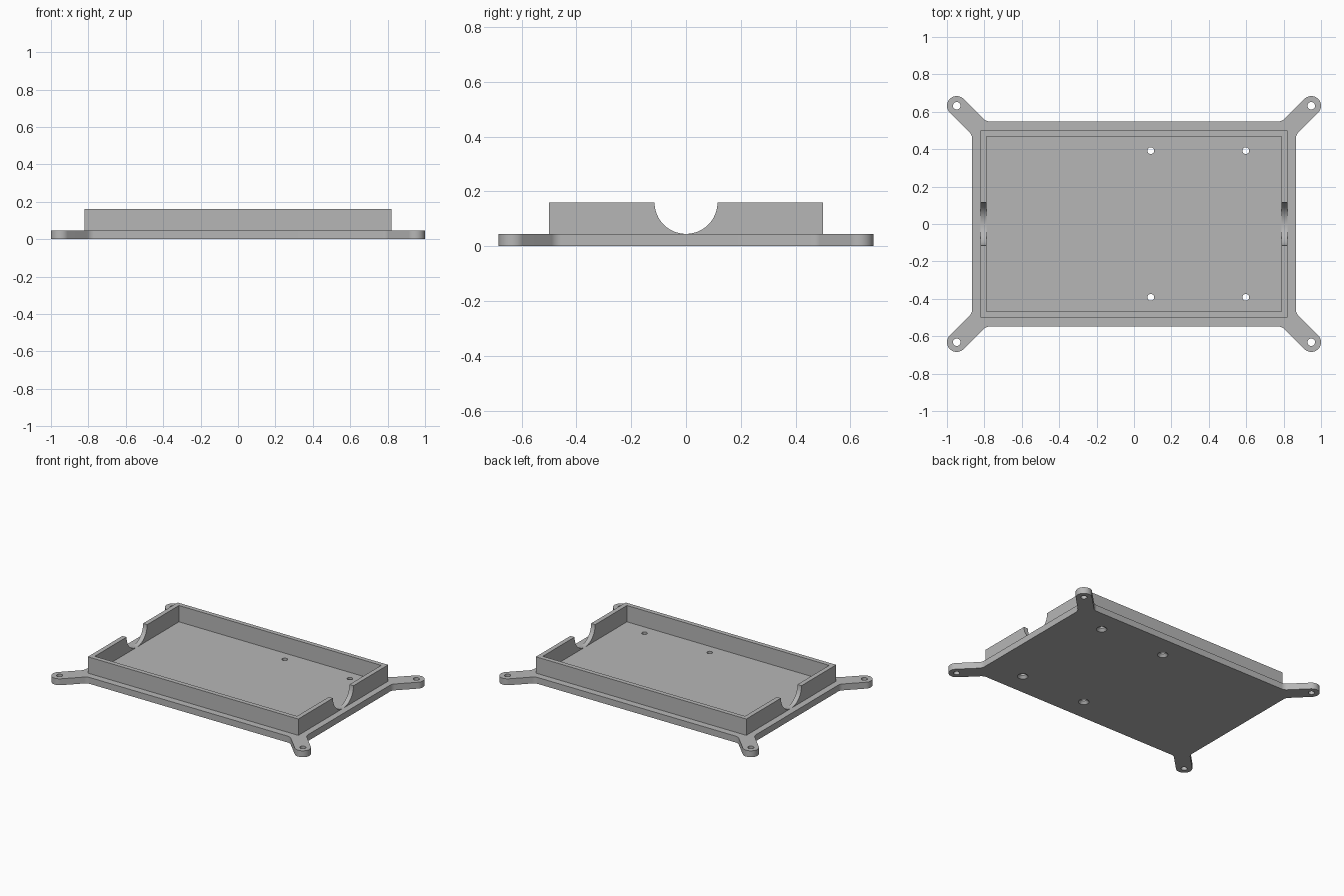
import bpy
import bmesh
from math import pi, radians, sin, cos, tan
from mathutils import Vector, Matrix

PLATE_X, PLATE_Y, PLATE_Z = 0.865, 0.548, 0.045
WALL_X, WALL_Y, WALL_TOP = 0.82, 0.5, 0.16
THICK = 0.032
EAR = Vector((0.948, 0.632))
EAR_R, FILLET = 0.052, 0.05

cube = bpy.data.objects.get("Cube")
if cube:
    bpy.data.objects.remove(cube, do_unlink=True)

grey = bpy.data.materials.new("plain grey")
grey.use_nodes = True
grey.diffuse_color = (0.47, 0.47, 0.47, 1)
grey.node_tree.nodes["Principled BSDF"].inputs["Base Color"].default_value = (0.47, 0.47, 0.47, 1)


def make_object(name, bm):
    bmesh.ops.recalc_face_normals(bm, faces=bm.faces)
    mesh = bpy.data.meshes.new(name)
    bm.to_mesh(mesh)
    bm.free()
    mesh.materials.append(grey)
    obj = bpy.data.objects.new(name, mesh)
    bpy.context.collection.objects.link(obj)
    return obj


def box(name, hx, hy, z0, z1):
    bm = bmesh.new()
    bmesh.ops.create_cube(bm, size=1, matrix=Matrix.Translation((0, 0, (z0 + z1) / 2))
                          @ Matrix.Diagonal((2 * hx, 2 * hy, z1 - z0, 1)))
    return make_object(name, bm)


def lathe_cutter(name, profile, x, y, steps=32):
    """Solid of revolution from (radius, z) pairs, bottom to top."""
    bm = bmesh.new()
    rings = [[bm.verts.new((x + r * cos(2 * pi * i / steps), y + r * sin(2 * pi * i / steps), z))
              for i in range(steps)] for r, z in profile]
    for low, high in zip(rings, rings[1:]):
        for i in range(steps):
            j = (i + 1) % steps
            bm.faces.new((low[i], low[j], high[j], high[i]))
    bm.faces.new(rings[0])
    bm.faces.new(rings[-1])
    return make_object(name, bm)


def cut(target, cutter):
    mod = target.modifiers.new("cut", "BOOLEAN")
    mod.operation, mod.solver, mod.object = "DIFFERENCE", "EXACT", cutter
    bpy.context.view_layer.objects.active = target
    bpy.ops.object.modifier_apply(modifier=mod.name)
    bpy.data.objects.remove(cutter, do_unlink=True)


def arc(centre, radius, start, end, steps):
    angles = [radians(start + (end - start) * i / steps) for i in range(steps + 1)]
    return [centre + radius * Vector((cos(a), sin(a))) for a in angles]


# Base plate outline: one corner with a diagonal rounded ear, then mirrored
shift = EAR_R * 2 ** 0.5
offset = EAR.y - EAR.x
run = FILLET * tan(radians(22.5))
side = Vector((PLATE_X + FILLET, PLATE_X + offset - shift - run))
back = Vector((PLATE_Y - offset - shift - run, PLATE_Y + FILLET))
corner = (arc(side, FILLET, 180, 135, 8) + arc(EAR, EAR_R, -45, 135, 24)
          + arc(back, FILLET, -45, -90, 8))
outline = []
for sx, sy in ((1, 1), (-1, 1), (-1, -1), (1, -1)):
    points = corner if sx * sy > 0 else corner[::-1]
    outline += [(sx * p.x, sy * p.y, 0) for p in points]

bm = bmesh.new()
face = bm.faces.new([bm.verts.new(p) for p in outline])
top = bmesh.ops.extrude_face_region(bm, geom=[face])["geom"]
bmesh.ops.translate(bm, vec=(0, 0, PLATE_Z), verts=[v for v in top if isinstance(v, bmesh.types.BMVert)])
plate = make_object("base_plate", bm)

# Mounting holes in the ears, countersunk screw holes in the floor
for sx in (-1, 1):
    for sy in (-1, 1):
        cut(plate, lathe_cutter("ear_hole", ((0.02, -0.1), (0.02, 0.1)), sx * EAR.x, sy * EAR.y))
for x in (0.09, 0.598):
    for y in (-0.392, 0.392):
        sink = ((0.036, -0.002), (0.034, 0), (0.018, 0.018), (0.018, 0.1))
        cut(plate, lathe_cutter("screw_hole", sink, x, y))

# Tray walls with a round notch through both ends
walls = box("tray_walls", WALL_X, WALL_Y, PLATE_Z - 0.015, WALL_TOP)
cut(walls, box("tray_hollow", WALL_X - THICK, WALL_Y - THICK, -0.1, 0.3))
bm = bmesh.new()
radius = WALL_TOP - PLATE_Z
bmesh.ops.create_cone(bm, cap_ends=True, segments=64, radius1=radius, radius2=radius, depth=3,
                      matrix=Matrix.Translation((0, 0, WALL_TOP)) @ Matrix.Rotation(pi / 2, 4, "Y"))
cut(walls, make_object("notch", bm))

for obj in (plate, walls):
    bpy.ops.object.select_all(action="DESELECT")
    obj.select_set(True)
    bpy.context.view_layer.objects.active = obj
    bpy.ops.object.shade_smooth_by_angle(angle=radians(30))
